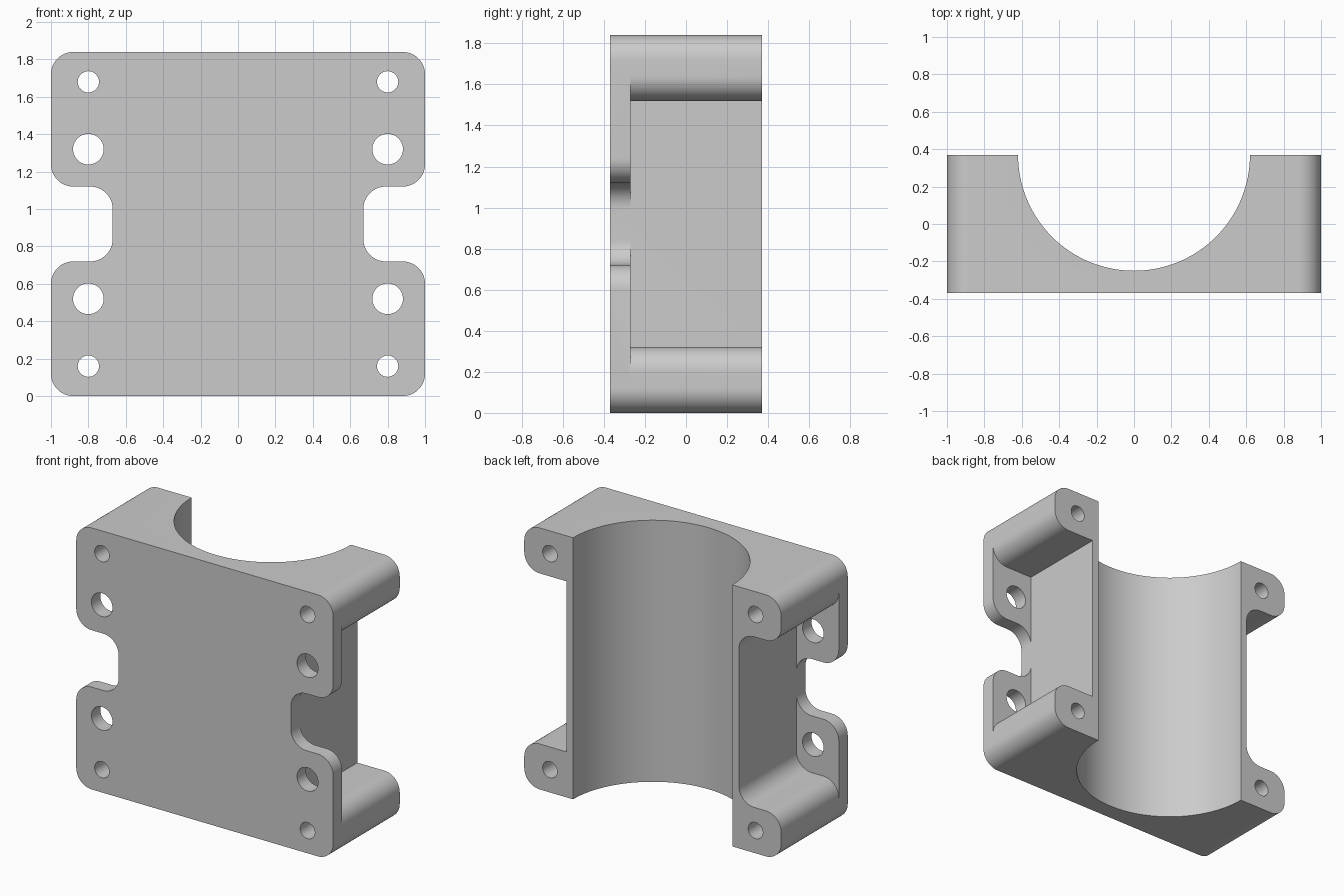
import bpy, bmesh
from math import radians, pi, sin, cos
from mathutils import Vector, Matrix

cube = bpy.data.objects.get("Cube")
if cube:
    bpy.data.objects.remove(cube, do_unlink=True)

H, FRONT, BACK, STEP = 1.84, -0.37, 0.37, -0.27   # height, depth planes
WALL, R, BORE = 0.67, 0.12, 0.62                  # side wall x, corner radius, saddle radius

grey = bpy.data.materials.new("light grey")
grey.use_nodes = True
colour = (0.6, 0.6, 0.6, 1)
grey.diffuse_color = colour
grey.node_tree.nodes["Principled BSDF"].inputs["Base Color"].default_value = colour


def rounded(corners, steps=14):
    """Replace each right-angled (x, z, radius) corner by a tangent arc."""
    out = []
    for i, (x, z, r) in enumerate(corners):
        p = Vector((x, z))
        if r == 0:
            out.append(p)
            continue
        a = (Vector(corners[i - 1][:2]) - p).normalized()
        b = (Vector(corners[(i + 1) % len(corners)][:2]) - p).normalized()
        centre = p + (a + b) * r
        for k in range(steps + 1):
            t = pi / 2 * k / steps
            out.append(centre - (b * cos(t) + a * sin(t)) * r)
    return out


def make_object(name, bm):
    bmesh.ops.recalc_face_normals(bm, faces=bm.faces)
    mesh = bpy.data.meshes.new(name)
    bm.to_mesh(mesh)
    bm.free()
    mesh.materials.append(grey)
    ob = bpy.data.objects.new(name, mesh)
    bpy.context.collection.objects.link(ob)
    return ob


def prism(name, corners, y0, y1):
    bm = bmesh.new()
    face = bm.faces.new([bm.verts.new((p.x, y0, p.y)) for p in rounded(corners)])
    ext = bmesh.ops.extrude_face_region(bm, geom=[face], use_keep_orig=True)
    verts = [g for g in ext["geom"] if isinstance(g, bmesh.types.BMVert)]
    bmesh.ops.translate(bm, verts=verts, vec=(0, y1 - y0, 0))
    return make_object(name, bm)


def cylinder(name, radius, depth, matrix, segments):
    bm = bmesh.new()
    bmesh.ops.create_cone(bm, cap_ends=True, segments=segments, radius1=radius,
                          radius2=radius, depth=depth, matrix=matrix)
    ob = make_object(name, bm)
    ob.hide_render = True
    return ob


def combine(target, other, operation):
    mod = target.modifiers.new(operation, "BOOLEAN")
    mod.operation, mod.solver, mod.object = operation, "EXACT", other
    bpy.context.view_layer.objects.active = target
    bpy.ops.object.modifier_apply(modifier=mod.name)
    bpy.data.objects.remove(other, do_unlink=True)


def side(s, low, high, inner):
    """One side of an outline, bottom to top, recessed between low and high."""
    return [(s, 0, R), (s, low, R), (s * WALL, low, inner),
            (s * WALL, high, inner), (s, high, R), (s, H, R)]


def outline(low, high, inner_right):
    return side(1, low, high, inner_right) + side(-1, low, high, R)[::-1]


# Saddle block with side pockets, joined to the notched front plate
block = prism("bearing_block", outline(0.32, 1.52, 0), STEP, BACK)
plate = prism("front_plate", outline(0.72, 1.12, R), FRONT, STEP)
combine(block, plate, "UNION")

# Half-round saddle open to the back
saddle = cylinder("saddle_cutter", BORE, 3, Matrix.Translation((0, BACK, H / 2)), 128)
combine(block, saddle, "DIFFERENCE")

# Small bolt holes through the arms, larger ones through the plate
for x in (-0.8, 0.8):
    for offset, radius in ((0.76, 0.057), (0.4, 0.082)):
        for s in (-1, 1):
            place = Matrix.Translation((x, 0, H / 2 + s * offset)) @ Matrix.Rotation(pi / 2, 4, "X")
            combine(block, cylinder("hole_cutter", radius, 2, place, 40), "DIFFERENCE")

# Smooth curved walls, keep edges crisp
bpy.ops.object.select_all(action="DESELECT")
block.select_set(True)
bpy.context.view_layer.objects.active = block
bpy.ops.object.shade_smooth_by_angle(angle=radians(30))
